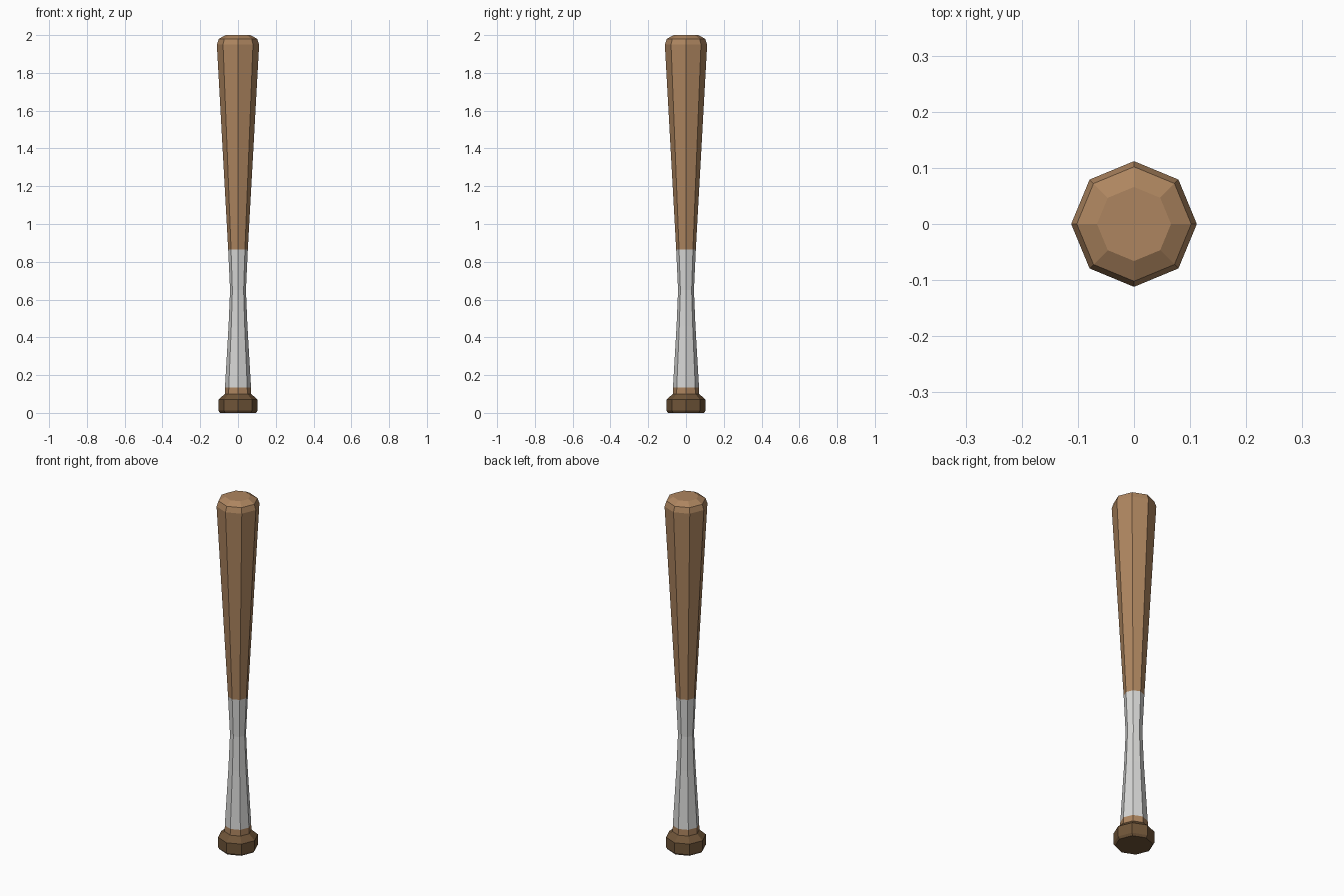
import bpy, bmesh, math

if "Cube" in bpy.data.objects:
    bpy.data.objects.remove(bpy.data.objects["Cube"])

SIDES = 8


def material(name, rgb):
    m = bpy.data.materials.new(name)
    m.diffuse_color = (*rgb, 1)
    m.use_nodes = True
    m.node_tree.nodes["Principled BSDF"].inputs["Base Color"].default_value = m.diffuse_color
    return m


wood = material("wood", (0.42, 0.235, 0.115))
dark_wood = material("dark wood", (0.16, 0.09, 0.04))
wrap = material("grip wrap", (0.68, 0.68, 0.67))


def lathe(name, profile, mats, pick=lambda z: 0):
    """Octagonal turned solid from (radius, z) points, capped at both ends."""
    bm = bmesh.new()
    rings = [[bm.verts.new((r * math.cos(2 * math.pi * i / SIDES),
                            r * math.sin(2 * math.pi * i / SIDES), z))
              for i in range(SIDES)] for r, z in profile]
    for a, b in zip(rings, rings[1:]):
        for i in range(SIDES):
            j = (i + 1) % SIDES
            bm.faces.new((a[i], a[j], b[j], b[i]))
    bm.faces.new(rings[0][::-1])
    bm.faces.new(rings[-1])
    for f in bm.faces:
        f.material_index = pick(f.calc_center_median().z)
    mesh = bpy.data.meshes.new(name)
    bm.to_mesh(mesh)
    bm.free()
    for m in mats:
        mesh.materials.append(m)
    obj = bpy.data.objects.new(name, mesh)
    bpy.context.collection.objects.link(obj)


# Knob at the end of the handle
lathe("knob", [(0.095, 0), (0.104, 0.012), (0.104, 0.07), (0.07, 0.1)],
      [dark_wood])

# Handle and barrel, with the wrapped grip coloured by height
lathe("bat_body", [(0.07, 0.09), (0.069, 0.135), (0.05, 0.46), (0.042, 0.65),
                   (0.052, 0.865), (0.112, 1.95), (0.102, 1.98), (0.066, 2.0)],
      [wood, wrap], lambda z: 1 if 0.135 < z < 0.865 else 0)
